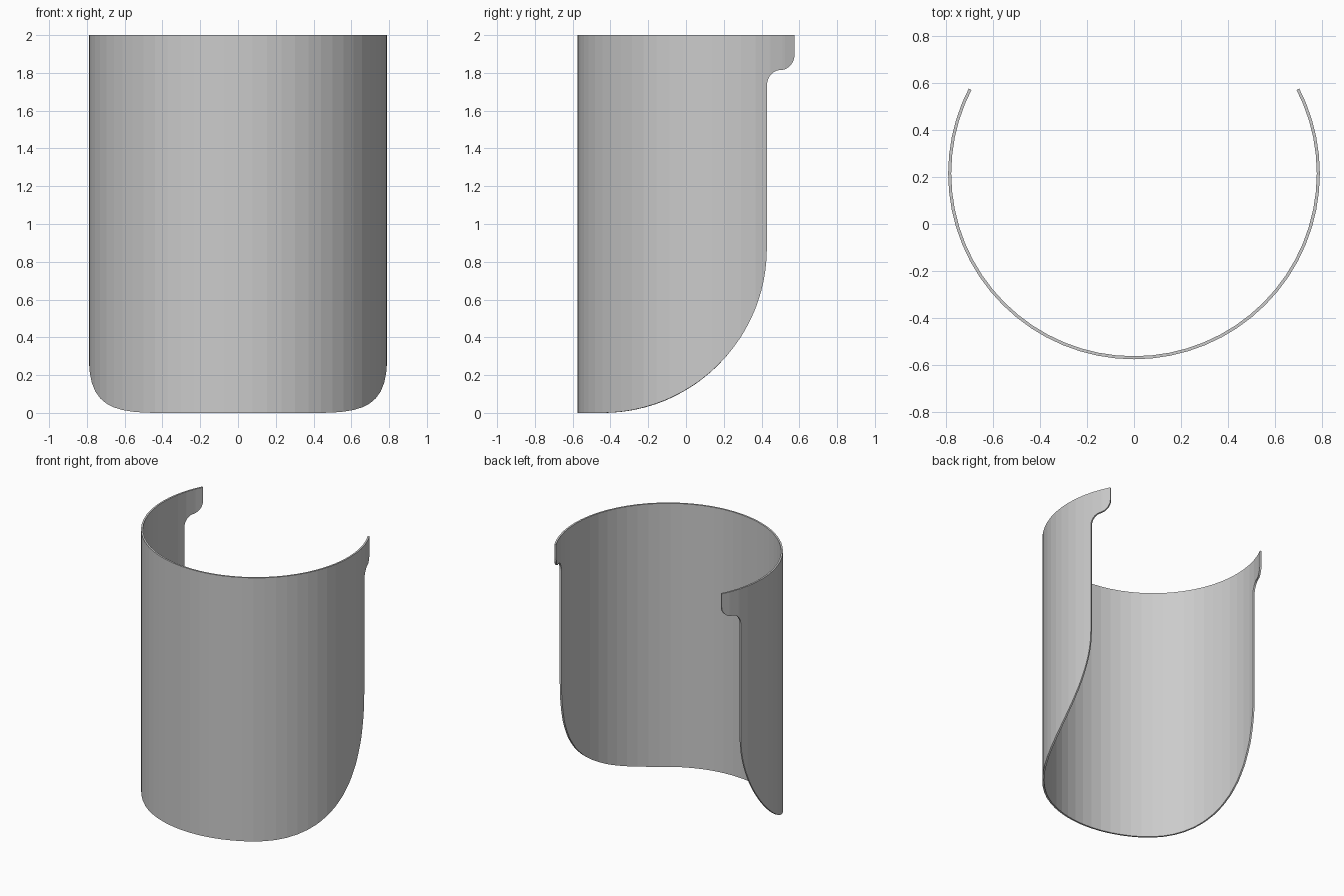
import bpy, bmesh
from math import sin, cos, pi, sqrt, radians, acos, floor

if "Cube" in bpy.data.objects:
    bpy.data.objects.remove(bpy.data.objects["Cube"])

R, CY, TOP, THICK = 0.79, 0.215, 2.0, 0.013
STEP = radians(5.625)              # facet angle of the tube
Y_JUMP, Y_END = 0.428, 0.575       # straight rear edge, tip of the upper tab


def facet_x(y):
    """x on the faceted tube wall at depth y (right half)."""
    a = acos(max(-1, min(1, (CY - y) / R)))
    k = floor(a / STEP + 1e-6)
    a0, a1 = k * STEP, (k + 1) * STEP
    y0, y1 = CY - R * cos(a0), CY - R * cos(a1)
    t = (y - y0) / (y1 - y0)
    return R * sin(a0) * (1 - t) + R * sin(a1) * t


def lower_edge(y):
    """Height of the cut edge at depth y, ahead of the straight rear edge."""
    if y < -0.45:
        return 0.0
    return 0.87 - 0.87 * sqrt(max(0, 1 - ((y + 0.45) / (Y_JUMP + 0.45)) ** 2))


# Side profile: tube facets plus samples of the big rounded lower corner
ys = [CY - R * cos(i * STEP) for i in range(22)]
ys = [y for y in ys if y < Y_JUMP - 0.001]
ys += [-0.45 + (Y_JUMP + 0.45) * sin(i * pi / 48) for i in range(25)]
ys = sorted(set(round(y, 5) for y in ys))
main = [(y, lower_edge(y)) for y in ys]

# Upper tab: concave then convex rounding
N = 10
tab = [(0.5 - 0.072 * cos(i * pi / 2 / N), 1.73 + 0.085 * sin(i * pi / 2 / N)) for i in range(N + 1)]
tab += [(0.5 + 0.075 * sin(i * pi / 2 / N), 1.9 - 0.085 * cos(i * pi / 2 / N)) for i in range(1, N + 1)]

# Right half of the wall, one face per column
bm = bmesh.new()


def vert(y, z):
    return bm.verts.new((facet_x(y), y, z))


low = [vert(*p) for p in main]
high = [vert(y, TOP) for y, z in main]
tab_low = [vert(*p) for p in tab]
tab_high = [high[-1]] + [vert(y, TOP) for y, z in tab[1:]]
for i in range(len(low) - 1):
    loop = [low[i], low[i + 1], high[i + 1], high[i]]
    if i == len(low) - 2:
        loop.insert(2, tab_low[0])
    bm.faces.new(loop)
for i in range(len(tab) - 1):
    bm.faces.new((tab_low[i], tab_low[i + 1], tab_high[i + 1], tab_high[i]))

mesh = bpy.data.meshes.new("curved_shell")
bm.to_mesh(mesh)
bm.free()
shell = bpy.data.objects.new("curved_shell", mesh)
bpy.context.collection.objects.link(shell)

# Mirror to the left side, then thicken inward
mirror = shell.modifiers.new("mirror", 'MIRROR')
mirror.use_clip = True
solid = shell.modifiers.new("thickness", 'SOLIDIFY')
solid.thickness = THICK
solid.offset = -1
solid.use_even_offset = True
